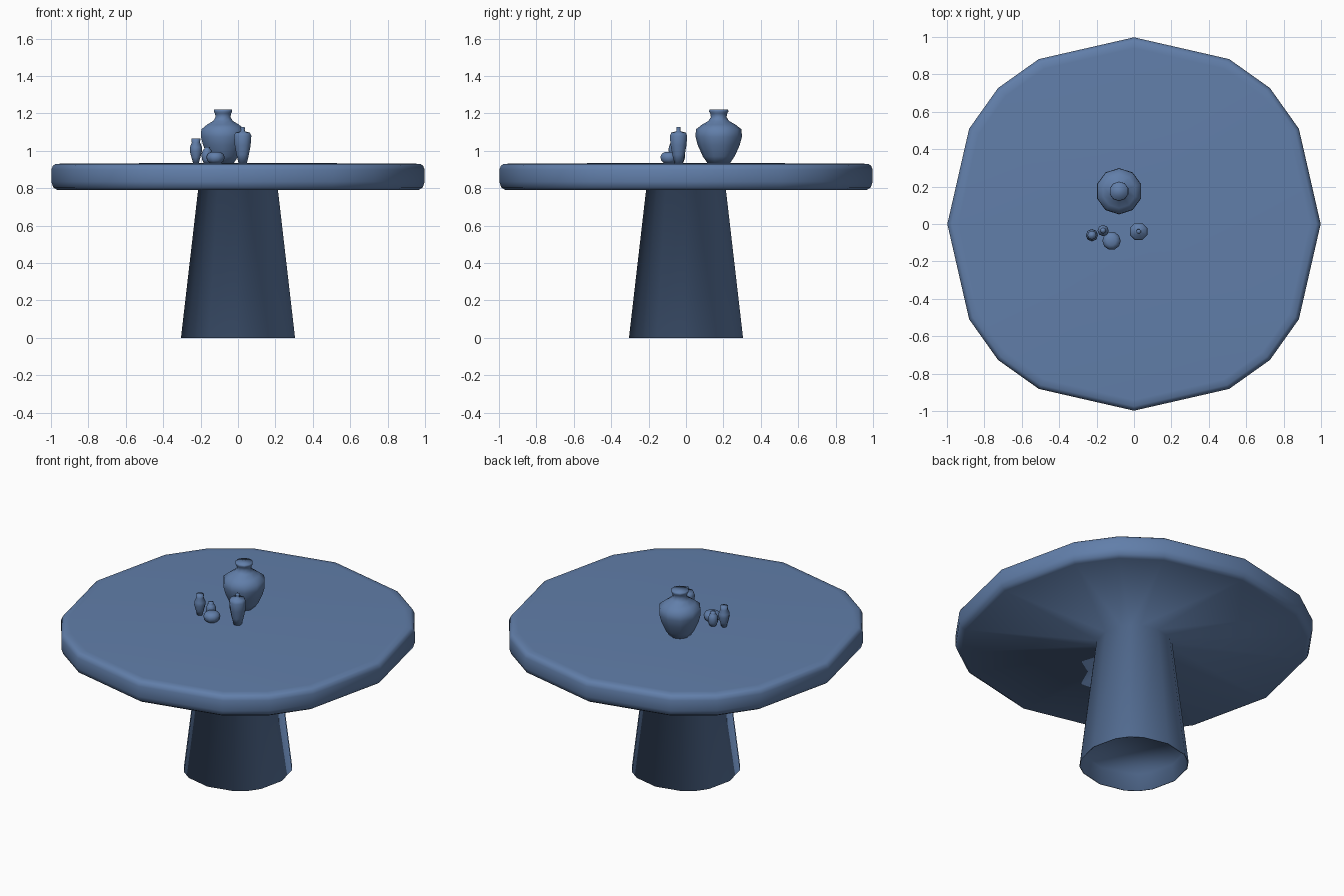
import bpy
import bmesh
from math import cos, sin, radians

cube = bpy.data.objects.get("Cube")
if cube:
    bpy.data.objects.remove(cube, do_unlink=True)

# Single slate blue finish
blue = bpy.data.materials.new("slate_blue")
blue.use_nodes = True
colour = (0.12, 0.21, 0.40, 1)
blue.diffuse_color = colour
blue.node_tree.nodes["Principled BSDF"].inputs["Base Color"].default_value = colour


def turned(name, profile, angles, centre=(0, 0), stretch=None):
    """Turn a (radius, height) profile around a vertical axis and cap both ends."""
    bm = bmesh.new()
    stretch = stretch or [1] * len(angles)
    rings = [[bm.verts.new((centre[0] + r * s * cos(radians(a)),
                            centre[1] + r * s * sin(radians(a)), z))
              for a, s in zip(angles, stretch)] for r, z in profile]
    n = len(angles)
    for low, high in zip(rings, rings[1:]):
        for i in range(n):
            j = (i + 1) % n
            bm.faces.new((low[i], low[j], high[j], high[i]))
    bm.faces.new(rings[0][::-1])
    bm.faces.new(rings[-1])
    bmesh.ops.recalc_face_normals(bm, faces=bm.faces)
    for face in bm.faces:
        face.smooth = True
    mesh = bpy.data.meshes.new(name)
    bm.to_mesh(mesh)
    bm.free()
    mesh.materials.append(blue)
    obj = bpy.data.objects.new(name, mesh)
    bpy.context.collection.objects.link(obj)
    return obj


def even(sides, start=0):
    return [start + 360 * i / sides for i in range(sides)]


# Table: recessed foot, tapered pedestal, overhanging top with rounded rim
table_angles = [q + a for q in (0, 90, 180, 270) for a in (0, 30, 45, 60)]
table_stretch = [1, 1.02, 1.03, 1.02] * 4
table_profile = [(0.285, 0.10), (0.30, 0), (0.305, 0), (0.213, 0.795),
                 (0.965, 0.79), (0.988, 0.805), (0.998, 0.835), (0.998, 0.90),
                 (0.99, 0.92), (0.975, 0.93), (0.94, 0.932), (0.03, 0.936)]
turned("pedestal_table", table_profile, table_angles, stretch=table_stretch)

# Large vase
turned("large_vase", [(0.06, 0.934), (0.085, 0.97), (0.112, 1.03), (0.124, 1.075),
                      (0.122, 1.115), (0.09, 1.14), (0.055, 1.16), (0.042, 1.18),
                      (0.045, 1.20), (0.052, 1.21), (0.05, 1.22)],
       even(10, 18), (-0.08, 0.175))

# Stoppered bottle
turned("bottle", [(0.024, 0.934), (0.036, 0.98), (0.046, 1.03), (0.05, 1.08),
                  (0.042, 1.098), (0.014, 1.104), (0.01, 1.112), (0.013, 1.12),
                  (0.011, 1.128)], even(8, 22.5), (0.025, -0.04))

# Slim vase
turned("slim_vase", [(0.015, 0.934), (0.024, 0.965), (0.033, 1.0), (0.032, 1.02),
                     (0.022, 1.045), (0.024, 1.065)], even(8), (-0.225, -0.06))

# Squat bowl and small round jar
turned("squat_bowl", [(0.03, 0.934), (0.045, 0.948), (0.049, 0.968),
                      (0.042, 0.984), (0.025, 0.994)], even(10), (-0.12, -0.09))
turned("round_jar", [(0.018, 0.934), (0.028, 0.955), (0.03, 0.985), (0.022, 1.005),
                     (0.014, 1.012), (0.016, 1.022)], even(8), (-0.165, -0.035))
